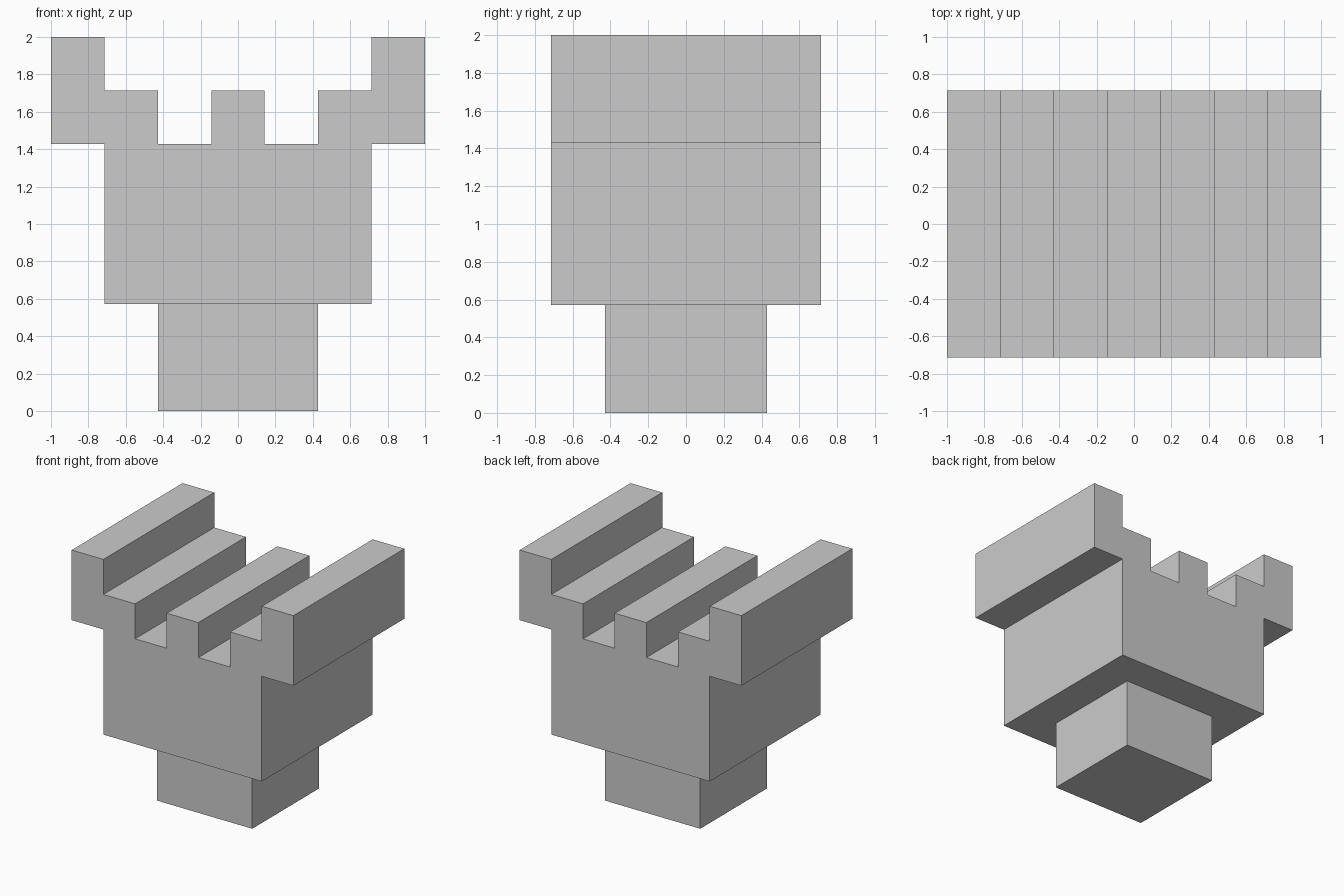
import bpy, bmesh
from mathutils import Vector

if "Cube" in bpy.data.objects:
    bpy.data.objects.remove(bpy.data.objects["Cube"])

U = 1 / 7  # the whole model sits on a grid of sevenths


def extrude_profile(name, points, half_depth):
    """Extrude an x-z outline along y, centred on y = 0."""
    bm = bmesh.new()
    face = bm.faces.new([bm.verts.new((x * U, -half_depth * U, z * U)) for x, z in points])
    out = bmesh.ops.extrude_face_region(bm, geom=[face])
    moved = [v for v in out["geom"] if isinstance(v, bmesh.types.BMVert)]
    bmesh.ops.translate(bm, verts=moved, vec=Vector((0, 2 * half_depth * U, 0)))
    bmesh.ops.recalc_face_normals(bm, faces=bm.faces)
    mesh = bpy.data.meshes.new(name)
    bm.to_mesh(mesh)
    bm.free()
    obj = bpy.data.objects.new(name, mesh)
    bpy.context.collection.objects.link(obj)
    return obj


# Notched head: right half of the outline, bottom to top, then mirrored
half = [(5, 4), (5, 10), (7, 10), (7, 14), (5, 14), (5, 12),
        (3, 12), (3, 10), (1, 10), (1, 12)]
outline = half + [(-x, z) for x, z in reversed(half)]
extrude_profile("notched_head", outline, 5)

# Square stem under the head
extrude_profile("stem", [(-3, 0), (3, 0), (3, 4), (-3, 4)], 3)
